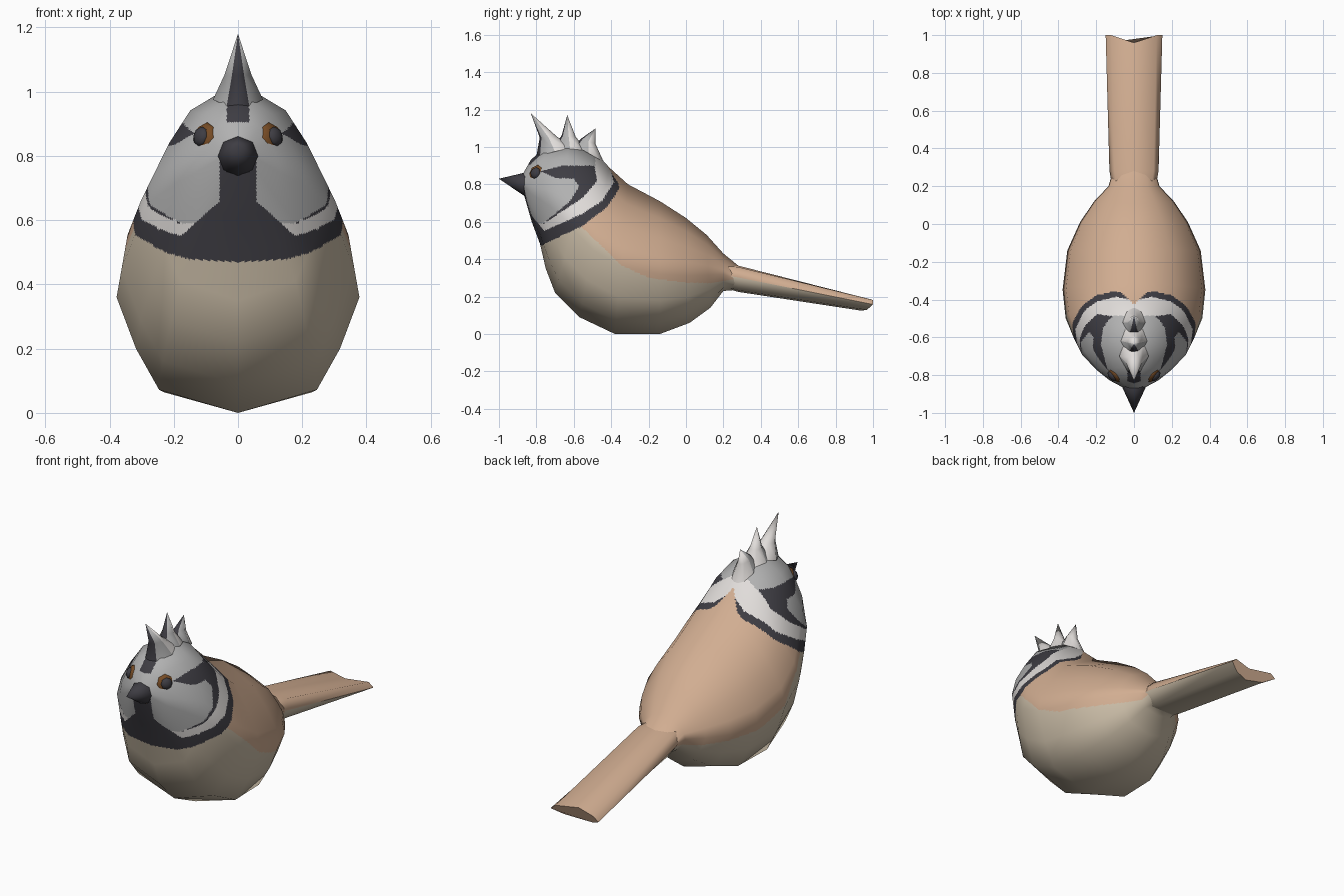
import bpy, bmesh
from mathutils import Vector

if "Cube" in bpy.data.objects:
    bpy.data.objects.remove(bpy.data.objects["Cube"])

COLOURS = {
    "tan_back": (0.64, 0.42, 0.285),
    "cream_belly": (0.59, 0.505, 0.385),
    "white_collar": (0.75, 0.72, 0.70),
    "grey_face": (0.44, 0.44, 0.44),
    "dark_markings": (0.048, 0.046, 0.056),
    "brown_eye_ring": (0.18, 0.07, 0.018),
}
MATS = {}
for name, rgb in COLOURS.items():
    MATS[name] = bpy.data.materials.new(name)
    MATS[name].diffuse_color = (*rgb, 1)


def finish(name, mesh, names):
    """Link the mesh and colour each face by material name."""
    ob = bpy.data.objects.new(name, mesh)
    bpy.context.collection.objects.link(ob)
    palette = sorted(set(names))
    for n in palette:
        mesh.materials.append(MATS[n])
    mesh.polygons.foreach_set("material_index", [palette.index(n) for n in names])
    return ob


def lerp_grid(grid, sub):
    """Bilinear refinement of a grid that is closed in its second direction."""
    rows, cols = len(grid), len(grid[0])
    out = []
    for a in range((rows - 1) * sub + 1):
        i = min(a // sub, rows - 2)
        u = a / sub - i
        row = [grid[i][j].lerp(grid[i + 1][j], u) for j in range(cols)]
        out.append([row[b // sub].lerp(row[(b // sub + 1) % cols], (b % sub) / sub)
                    for b in range(cols * sub)])
    return out


def loft(name, rings, section, rule, sub=1, adjust=None):
    """Rings: ((y, z) low point, (y, z) high point, half width)."""
    full = section + [(t, -f) for t, f in section[-2:0:-1]]
    grid = []
    for lo, hi, w in rings:
        lo, hi = Vector((0, *lo)), Vector((0, *hi))
        grid.append([lo.lerp(hi, t) + Vector((w * f, 0, 0)) for t, f in full])
    if adjust:
        grid = [[adjust(p) for p in row] for row in grid]
    n, m = len(grid), len(full)
    fine = lerp_grid(grid, sub)
    N, M = len(fine), m * sub
    bm = bmesh.new()
    vs = [[bm.verts.new(p) for p in row] for row in fine]
    lay = bm.faces.layers.int.new("tone")
    order = list(COLOURS)
    for i in range(N - 1):
        for j in range(M):
            k = (j + 1) % M
            f = bm.faces.new((vs[i][j], vs[i + 1][j], vs[i + 1][k], vs[i][k]))
            t = (full[j // sub][0] + full[(j // sub + 1) % m][0]) / 2
            f[lay] = order.index(rule(f.calc_center_median(), t))
            f.smooth = True
    if sub == 1:
        for row in (vs[0], vs[-1]):
            f = bm.faces.new(row)
            f[lay] = order.index(rule(f.calc_center_median(), 0.5))
        bmesh.ops.remove_doubles(bm, verts=bm.verts, dist=1e-4)
        bmesh.ops.recalc_face_normals(bm, faces=bm.faces)
    names = [order[f[lay]] for f in bm.faces]
    mesh = bpy.data.meshes.new(name)
    bm.to_mesh(mesh)
    bm.free()
    ob = finish(name, mesh, names)
    if sub > 1:
        # smooth shading follows the coarse facets
        nor = [[(grid[min(i + 1, n - 1)][j] - grid[max(i - 1, 0)][j]).cross(
                grid[i][(j + 1) % m] - grid[i][j - 1]).normalized()
                for j in range(m)] for i in range(n)]
        mesh.normals_split_custom_set_from_vertices(
            [v.normalized() for row in lerp_grid(nor, sub) for v in row])
    else:
        bpy.ops.object.select_all(action='DESELECT')
        ob.select_set(True)
        bpy.context.view_layer.objects.active = ob
        bpy.ops.object.shade_smooth_by_angle(angle=1.25)
    return ob


def inside(y, z, poly):
    hit = False
    for (y1, z1), (y2, z2) in zip(poly, poly[1:] + poly[:1]):
        if (z1 > z) != (z2 > z) and y < y1 + (z - z1) * (y2 - y1) / (z2 - z1):
            hit = not hit
    return hit


def height(y, line):
    for (y1, z1), (y2, z2) in zip(line, line[1:]):
        if y <= y2:
            return z1 + (z2 - z1) * (y - y1) / (y2 - y1)
    return line[-1][1]


# Plumage zones, drawn in the side view
far = [(-1.2, 1.4)]
HEAD = [(-1.2, .465), (-.78, .47), (-.55, .58), (-.42, .68), (-.335, .81), (-.335, 1.4)] + far
COLLAR = [(-1.2, .54), (-.76, .55), (-.56, .64), (-.45, .71), (-.385, .81), (-.41, .90), (-.41, 1.4)] + far
FACE = [(-1.2, .58), (-.77, .59), (-.55, .735), (-.485, .82), (-.485, .90), (-.49, 1.4)] + far
CHEEK = [(-.78, .87), (-.66, .90), (-.49, .90), (-.475, .82), (-.55, .73), (-.77, .585),
         (-.62, .71), (-.57, .79), (-.60, .83), (-.70, .835)]
FLANK = [(-.60, .61), (-.45, .47), (-.35, .37), (-.2, .30), (0, .275), (.13, .272), (.3, .30)]


def plumage(c, t):
    x, y, z = abs(c.x), c.y, c.z
    nape = max(0, .1 - x) * .9 if z > .72 and y > -.6 else 0
    if not inside(y + nape, z, HEAD):
        return "tan_back" if z > height(y, FLANK) else "cream_belly"
    bib = .057 + max(0, .66 - z) * 1.1
    if y < -.7 and z < .8 and x < bib:
        return "dark_markings"
    if x < .035 and z > .905 and y < -.74:
        return "dark_markings"
    if not inside(y, z, COLLAR) or inside(y, z, CHEEK):
        return "dark_markings"
    return "grey_face" if inside(y, z, FACE) else "white_collar"


# Body and head
BODY = [
    ((-.865, .74), (-.87, .86), .055),
    ((-.825, .60), (-.83, .93), .13),
    ((-.78, .48), (-.76, .995), .20),
    ((-.75, .35), (-.62, 1.03), .275),
    ((-.70, .22), (-.49, .98), .318),
    ((-.57, .09), (-.41, .89), .362),
    ((-.38, 0), (-.31, .80), .378),
    ((-.14, 0), (-.14, .71), .353),
    ((.02, .06), (0, .62), .285),
    ((.13, .14), (.11, .53), .21),
    ((.2, .23), (.2, .43), .135),
    ((.26, .235), (.28, .365), .115)]
loft("body", BODY, [(0, 0), (.09, .65), (.25, .84), (.45, 1), (.58, .95), (.72, .78), (.87, .54), (1, 0)],
     plumage, sub=20)

# Tail with a notched end
loft("tail", [((.2, .248), (.2, .37), .115), ((.28, .225), (.28, .365), .13),
              ((.935, .125), (.96, .185), .15)],
     [(0, 0), (.06, .6), (.55, 1), (.95, .8), (1, 0)],
     lambda c, t: "tan_back" if t > .55 or c.y > .9 else "cream_belly",
     adjust=lambda p: Vector((p.x, p.y + .34 * abs(p.x), p.z)) if p.y > .9 else p)

# Beak
ROUND = [(0, 0), (.15, .72), (.5, 1), (.85, .72), (1, 0)]
loft("beak", [((-1, .83), (-1, .83), 0), ((-.86, .735), (-.865, .862), .063),
              ((-.82, .74), (-.82, .86), .06)], ROUND, lambda c, t: "dark_markings")

# Crest spikes: dark front, pale back
SPIKES = {
    "front": [((-.60, 1.0), (-.80, .95), .078), ((-.69, 1.055), (-.782, 1.05), .042), ((-.83, 1.18),) * 2 + (0,)],
    "middle": [((-.53, .98), (-.71, 1.0), .07), ((-.59, 1.055), (-.665, 1.06), .035), ((-.635, 1.17),) * 2 + (0,)],
    "rear": [((-.44, .92), (-.60, 1.01), .06), ((-.483, 1.015), (-.56, 1.045), .032), ((-.485, 1.098),) * 2 + (0,)],
}
for key, rings in SPIKES.items():
    loft(key + "_crest", rings, [(0, 0), (.15, .65), (.5, 1), (.9, .45), (1, 0)],
         lambda c, t: "dark_markings" if t > .9 else "white_collar" if t < .5 else "grey_face")


# Eyes: brown ring with a dark pupil, on both sides
def bead(name, centre, normal, radius, flat, colour):
    bm = bmesh.new()
    bmesh.ops.create_uvsphere(bm, u_segments=8, v_segments=6, radius=radius)
    bmesh.ops.scale(bm, vec=(1, 1, flat), verts=bm.verts)
    rot = normal.to_track_quat('Z', 'Y').to_matrix()
    bmesh.ops.rotate(bm, matrix=rot, verts=bm.verts)
    bmesh.ops.translate(bm, vec=centre, verts=bm.verts)
    for f in bm.faces:
        f.smooth = True
    mesh = bpy.data.meshes.new(name)
    bm.to_mesh(mesh)
    bm.free()
    finish(name, mesh, [colour] * len(mesh.polygons))


for side, s in (("right", 1), ("left", -1)):
    normal = Vector((s * .75, -.6, .2)).normalized()
    centre = Vector((s * .102, -.797, .856))
    bead(side + "_eye_ring", centre, normal, .05, .45, "brown_eye_ring")
    bead(side + "_pupil", centre + normal * .014 + Vector((s * .002, .001, .001)),
         normal, .032, .6, "dark_markings")

for m in bpy.data.materials:
    if m.users and not m.is_grease_pencil:
        m.use_nodes = True
        m.node_tree.nodes["Principled BSDF"].inputs["Base Color"].default_value = m.diffuse_color
